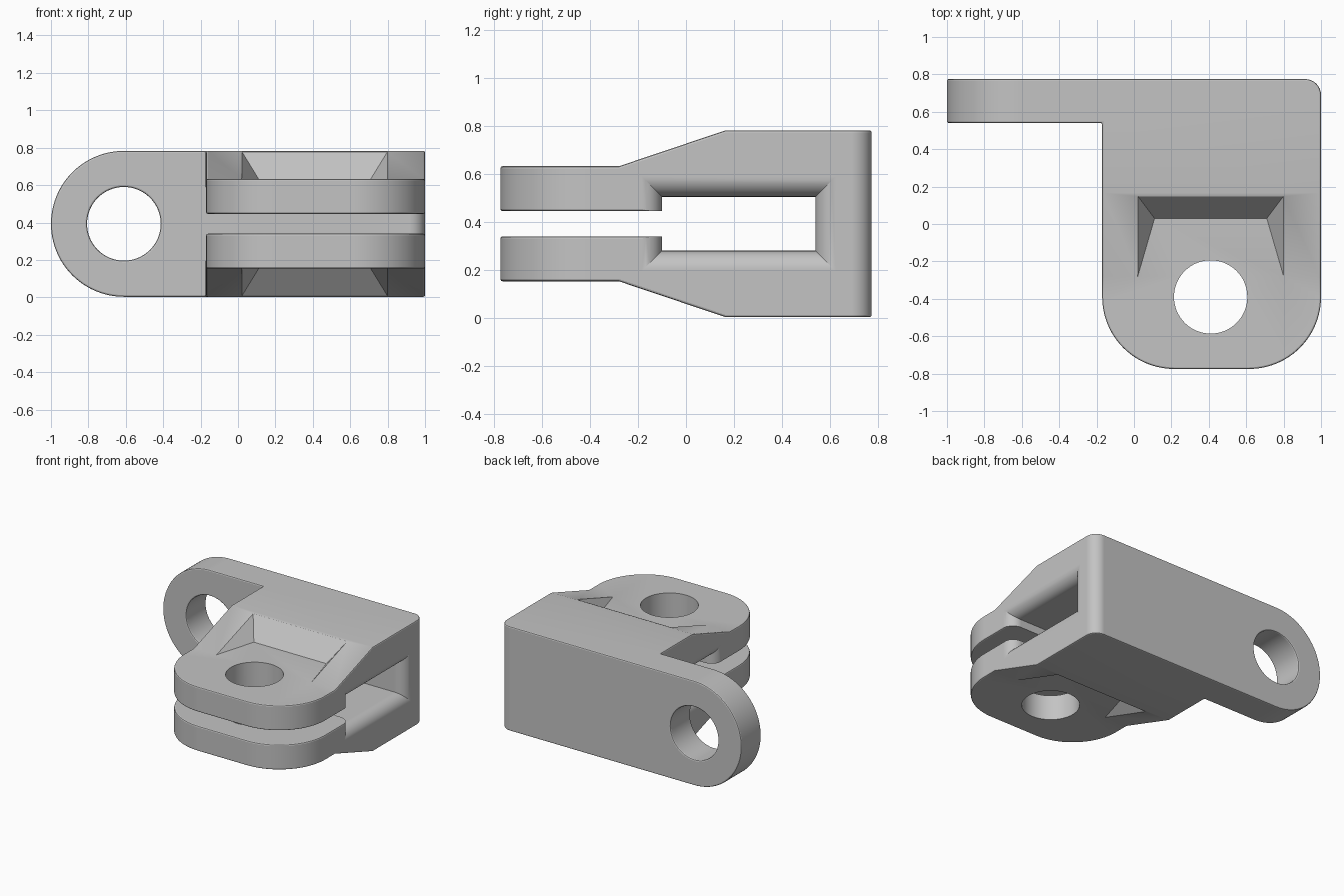
import bpy, bmesh
from math import sin, cos, pi, radians
from mathutils import Vector

cube = bpy.data.objects.get("Cube")
if cube:
    bpy.data.objects.remove(cube)

MID = 0.393            # height of the symmetry plane
LEFT, RIGHT = -0.17, 1.0
WALL = 0.54            # front face of the back plate
BACK = 0.775

grey = bpy.data.materials.new("plain_grey")
grey.use_nodes = True
colour = (0.55, 0.55, 0.55, 1)
grey.diffuse_color = colour
grey.node_tree.nodes["Principled BSDF"].inputs["Base Color"].default_value = colour


def finish(name, bm):
    bmesh.ops.recalc_face_normals(bm, faces=bm.faces)
    mesh = bpy.data.meshes.new(name)
    bm.to_mesh(mesh)
    bm.free()
    mesh.materials.append(grey)
    obj = bpy.data.objects.new(name, mesh)
    bpy.context.collection.objects.link(obj)
    return obj


def arc(cx, cy, r, a0, a1, n):
    return [(cx + r * cos(radians(a0 + (a1 - a0) * i / n)),
             cy + r * sin(radians(a0 + (a1 - a0) * i / n))) for i in range(n + 1)]


def prism(name, outline, axis, lo, hi):
    """Extrude a 2D outline along the given axis."""
    def place(p, d):
        v = list(p)
        v.insert("xyz".index(axis), d)
        return v
    bm = bmesh.new()
    rings = [[bm.verts.new(place(p, d)) for p in outline] for d in (lo, hi)]
    return loft(name, bm, rings)


def loft(name, bm, rings):
    for a, b in zip(rings, rings[1:]):
        for i in range(len(a)):
            j = (i + 1) % len(a)
            bm.faces.new((a[i], a[j], b[j], b[i]))
    bm.faces.new(rings[0])
    bm.faces.new(rings[-1])
    return finish(name, bm)


def apply(obj, mod):
    bpy.context.view_layer.objects.active = obj
    bpy.ops.object.modifier_apply(modifier=mod.name)


def combine(obj, tool, operation):
    mod = obj.modifiers.new("cut", "BOOLEAN")
    mod.operation, mod.object, mod.solver = operation, tool, "EXACT"
    apply(obj, mod)
    bpy.data.objects.remove(tool)


# L-shaped plan with rounded clevis corners
plan = [(-1.2, BACK), (-1.2, WALL), (LEFT, WALL)]
plan += arc(LEFT + 0.385, -0.39, 0.385, 180, 270, 24)
plan += arc(RIGHT - 0.385, -0.39, 0.385, 270, 360, 24)
plan += arc(RIGHT - 0.085, BACK - 0.085, 0.085, 0, 90, 8)
bracket = prism("hinge_bracket", plan, "z", -0.3, 1.1)

# Front outline with the round eye end
front = [(1.2, MID - 0.39)] + arc(-0.61, MID, 0.39, 270, 90, 48) + [(1.2, MID + 0.39)]
combine(bracket, prism("front_outline", front, "y", -1, 1), "INTERSECT")

# Side outline tapering towards the clevis
upper = [(-1, 0.24), (-0.28, 0.24), (0.46, 0.489), (1, 0.489)]
side = [(y, MID + h) for y, h in upper] + [(y, MID - h) for y, h in reversed(upper)]
combine(bracket, prism("side_outline", side, "x", -1.5, 1.5), "INTERSECT")

# Slot between the two arms, and the eye hole
slot = [(-1, MID - 0.053), (0.2, MID - 0.053), (0.2, MID + 0.053), (-1, MID + 0.053)]
combine(bracket, prism("slot", slot, "x", -0.4, 1.3), "DIFFERENCE")
eye = arc(-0.61, MID, 0.197, 0, 360, 64)[:-1]
combine(bracket, prism("eye_hole", eye, "y", 0.3, 1), "DIFFERENCE")

# Small rounded edges
bevel = bracket.modifiers.new("edges", "BEVEL")
bevel.width, bevel.segments = 0.009, 2
bevel.limit_method, bevel.angle_limit = "ANGLE", radians(35)
bevel.use_clamp_overlap = False
apply(bracket, bevel)

# Side window flaring outwards at both ends
R, STEPS = 0.085, 8
flare = [(R * sin(i * pi / 2 / STEPS), R * (1 - cos(i * pi / 2 / STEPS))) for i in range(STEPS + 1)]
flare.append((R + 0.06, R))
sections = [(LEFT + R - d, o, WALL) for d, o in reversed(flare)]
sections += [(RIGHT - R + d, o, WALL + o) for d, o in flare]
bm = bmesh.new()
rings = []
for x, o, back in sections:
    h = 0.1125 + o
    rings.append([bm.verts.new((x, y, z)) for y, z in
                  ((-0.1 - o, MID - h), (back, MID - h), (back, MID + h), (-0.1 - o, MID + h))])
combine(bracket, loft("window", bm, rings), "DIFFERENCE")

# Pin hole through both arms
pin = arc(0.41, -0.39, 0.196, 0, 360, 64)[:-1]
combine(bracket, prism("pin_hole", pin, "z", -0.3, 1.1), "DIFFERENCE")

# Tapered pockets in the upper and lower slopes
for s in (1, -1):
    bm = bmesh.new()
    for m in (-1, 1):
        for half, y, h in ((0.3, 0.03, 0.24), (0.39, -0.28, 0.24), (0.39, 0.15, 0.387),
                           (0.39, -0.28, 0.6), (0.39, 0.15, 0.6)):
            bm.verts.new(Vector((0.41 + m * half, y, MID + s * h)))
    bmesh.ops.convex_hull(bm, input=bm.verts)
    bmesh.ops.dissolve_limit(bm, angle_limit=0.01, verts=bm.verts, edges=bm.edges)
    combine(bracket, finish("pocket", bm), "DIFFERENCE")

# Smooth curved walls, keep flat faces crisp
bpy.ops.object.select_all(action="DESELECT")
bracket.select_set(True)
bpy.context.view_layer.objects.active = bracket
bpy.ops.object.shade_smooth_by_angle(angle=radians(20))
weighted = bracket.modifiers.new("even_shading", "WEIGHTED_NORMAL")
weighted.keep_sharp = True
